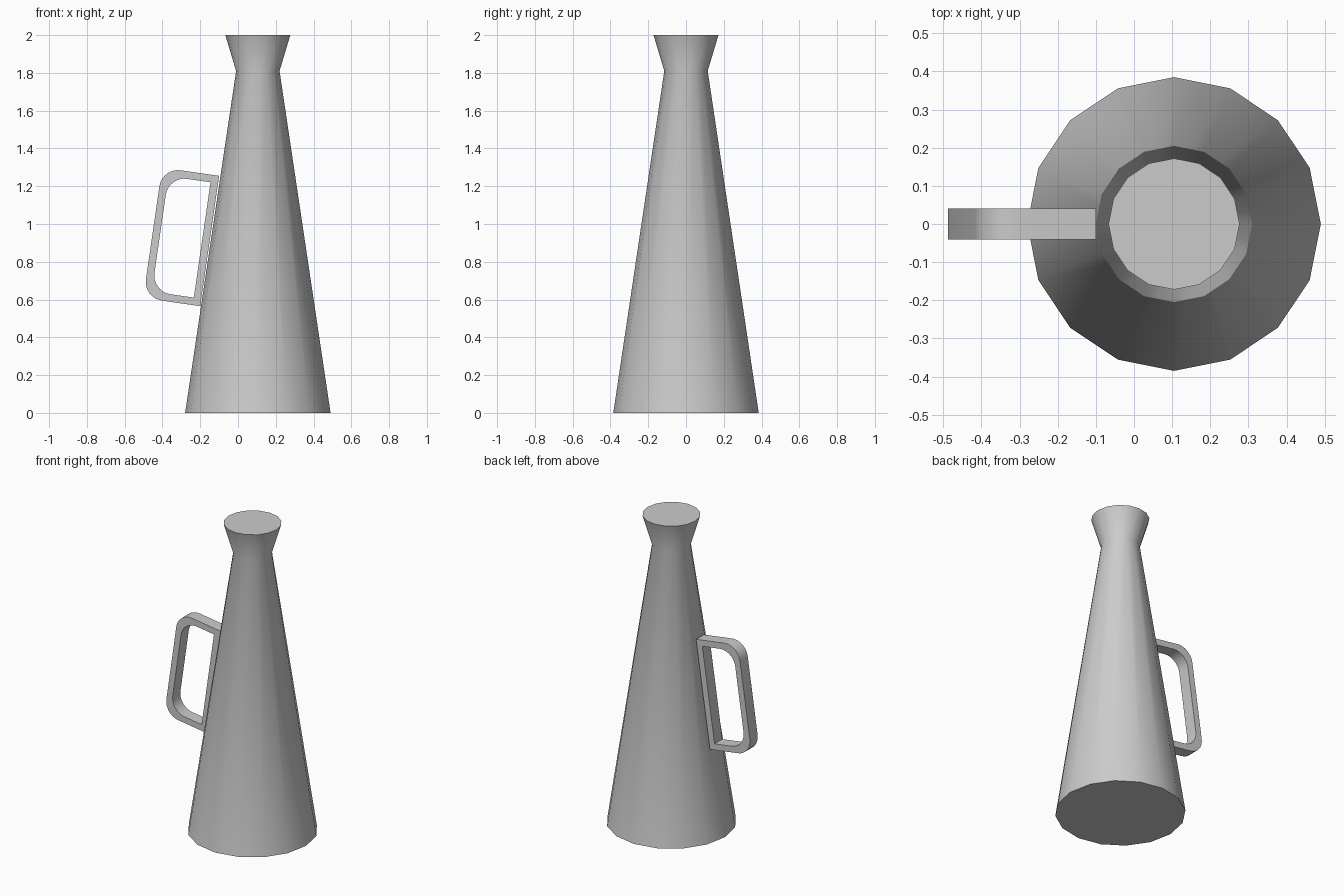
import bpy, bmesh, math
from mathutils import Vector

cube = bpy.data.objects.get("Cube")
if cube:
    bpy.data.objects.remove(cube)

GREY = (0.6, 0.6, 0.6, 1)
mat = bpy.data.materials.new("plain grey")
mat.use_nodes = True
mat.diffuse_color = GREY
mat.node_tree.nodes["Principled BSDF"].inputs["Base Color"].default_value = GREY


def finish(name, bm):
    """Turn a bmesh into a smooth-shaded object with sharp rims."""
    bmesh.ops.recalc_face_normals(bm, faces=bm.faces)
    mesh = bpy.data.meshes.new(name)
    bm.to_mesh(mesh)
    bm.free()
    mesh.materials.append(mat)
    ob = bpy.data.objects.new(name, mesh)
    bpy.context.collection.objects.link(ob)
    bpy.ops.object.select_all(action='DESELECT')
    ob.select_set(True)
    bpy.context.view_layer.objects.active = ob
    bpy.ops.object.shade_smooth_by_angle(angle=math.radians(35))
    return ob


def bridge(bm, a, b):
    """Quads between two closed loops of equal length."""
    for i in range(len(a)):
        j = (i + 1) % len(a)
        bm.faces.new((a[i], a[j], b[j], b[i]))


# Horn: sixteen-sided cone with a flared mouthpiece, closed at both ends
SIDES, CENTRE_X = 16, 0.105
bm = bmesh.new()
rings = []
for radius, z in ((0.385, 0), (0.115, 1.81), (0.172, 2)):
    angles = [math.tau * i / SIDES for i in range(SIDES)]
    rings.append([bm.verts.new((CENTRE_X + radius * math.cos(a), radius * math.sin(a), z))
                  for a in angles])
for lower, upper in zip(rings, rings[1:]):
    bridge(bm, lower, upper)
bm.faces.new(rings[0])
bm.faces.new(rings[-1])
finish("horn", bm)

# Handle: a tilted frame lying along the horn, rounded on its outer corners
ORIGIN = Vector((-0.2, 0, 0.565))
UP = Vector((0.1, 0, 0.69)).normalized()
OUT = Vector((-UP.z, 0, UP.x))
WIDTH, LENGTH, BAR, CORNER, STEPS = 0.305, 0.697, 0.04, 0.1, 8


def frame_outline(inset):
    """Points (out, up) of the frame, square on the horn side."""
    near, far, low, high = inset, WIDTH - inset, inset, LENGTH - inset
    points = [(near, low)]
    for centre_up, start in ((low + CORNER, -90), (high - CORNER, 0)):
        for i in range(STEPS + 1):
            a = math.radians(start + 90 * i / STEPS)
            points.append((far - CORNER + CORNER * math.cos(a),
                           centre_up + CORNER * math.sin(a)))
    return points + [(near, high)]


bm = bmesh.new()
loops = {}
for inset in (0, BAR):
    for y in (-0.04, 0.04):
        loops[inset, y] = [bm.verts.new(ORIGIN + OUT * o + UP * u + Vector((0, y, 0)))
                           for o, u in frame_outline(inset)]
for y in (-0.04, 0.04):
    bridge(bm, loops[0, y], loops[BAR, y])
for inset in (0, BAR):
    bridge(bm, loops[inset, -0.04], loops[inset, 0.04])
finish("handle", bm)
